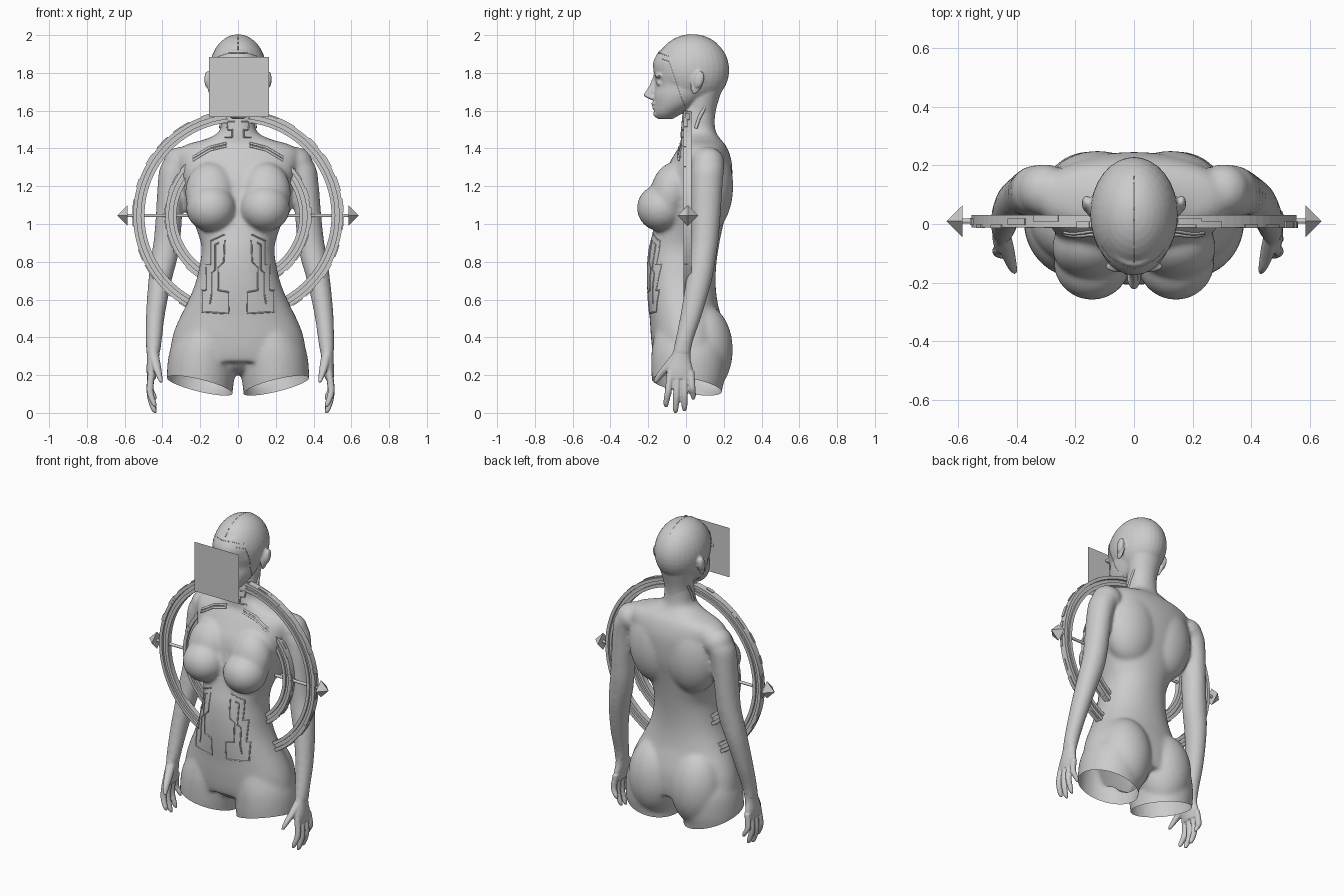
import bpy, bmesh, math, random
from mathutils import Vector, Matrix
from mathutils.bvhtree import BVHTree

if "Cube" in bpy.data.objects:
    bpy.data.objects.remove(bpy.data.objects["Cube"])

random.seed(4)


def link(name, data):
    ob = bpy.data.objects.new(name, data)
    bpy.context.collection.objects.link(ob)
    return ob


def from_bm(name, bm, smooth=False):
    bmesh.ops.recalc_face_normals(bm, faces=bm.faces)
    me = bpy.data.meshes.new(name)
    bm.to_mesh(me)
    bm.free()
    if smooth:
        me.shade_smooth()
    return link(name, me)


def loft(bm, secs, sides=(1,), n=32, steps=5, e=1.0, shear=0):
    """Stack of horizontal ovals (z, cx, cy, rx, ry), spline-interpolated, optionally mirrored."""
    S = [Vector(s) for s in secs]
    P = [S[0]] + S + [S[-1]]
    full = []
    for i in range(1, len(P) - 2):
        a, b, c, d = P[i - 1:i + 3]
        for k in range(steps):
            t = k / steps
            full.append(0.5 * (2 * b + (c - a) * t + (2 * a - 5 * b + 4 * c - d) * t * t
                               + (3 * b - a - 3 * c + d) * t ** 3))
    full.append(S[-1])
    f = lambda v: math.copysign(abs(v) ** e, v)
    for s in sides:
        rings = []
        for z, cx, cy, rx, ry in full:
            dx = shear * (1.3 - z) if s > 0 else 0
            rings.append([bm.verts.new((dx + s * (cx + rx * f(math.cos(2 * math.pi * k / n))),
                                        cy + ry * f(math.sin(2 * math.pi * k / n)), z)) for k in range(n)])
        for A, B in zip(rings, rings[1:]):
            for k in range(n):
                bm.faces.new((A[k], A[(k + 1) % n], B[(k + 1) % n], B[k]))
        bm.faces.new(rings[0])
        bm.faces.new(rings[-1])


def ball(bm, c, r, sides=(1, -1), tilt=0):
    for s in sides:
        m = Matrix.Translation((s * c[0], c[1], c[2])) @ Matrix.Rotation(tilt, 4, 'X') @ Matrix.Diagonal((*r, 1))
        bmesh.ops.create_uvsphere(bm, u_segments=32, v_segments=20, radius=1, matrix=m)


def fuse(name, bm, voxel, iters):
    """Melt overlapping parts into one smooth skin."""
    ob = from_bm(name, bm)
    r = ob.modifiers.new("remesh", 'REMESH')
    r.mode, r.voxel_size = 'VOXEL', voxel
    s = ob.modifiers.new("smooth", 'SMOOTH')
    s.factor, s.iterations = 0.5, iters
    me = bpy.data.meshes.new_from_object(ob.evaluated_get(bpy.context.evaluated_depsgraph_get()))
    ob.modifiers.clear()
    ob.data = me
    me.shade_smooth()
    return ob


def span(z, w, yf, yb):
    return (z, 0, (yf + yb) / 2, w, (yb - yf) / 2)


# --- body: torso, hips, thighs, arms (one arm hangs slightly wider)
bm = bmesh.new()
loft(bm, [span(*s) for s in [
    (.27, .345, -.165, .2), (.33, .358, -.178, .21), (.42, .342, -.187, .208), (.50, .31, -.192, .19),
    (.58, .27, -.2, .168), (.68, .228, -.207, .157), (.78, .203, -.207, .16), (.87, .193, -.198, .172),
    (.95, .212, -.178, .187), (1.05, .25, -.157, .21), (1.15, .277, -.145, .235), (1.25, .3, -.125, .245),
    (1.32, .32, -.09, .243), (1.38, .325, -.055, .228), (1.42, .275, -.03, .208), (1.45, .17, -.028, .182),
    (1.49, .1, -.028, .158), (1.56, .088, -.022, .152), (1.66, .085, -.01, .16)]], n=48, e=.92)
loft(bm, [(-.02, .197, .008, .165, .168), (.1, .199, .008, .17, .18), (.2, .197, .012, .18, .195),
          (.33, .185, .015, .176, .197), (.45, .16, .01, .14, .17)], (1, -1))
ball(bm, (0, -.005, .305), (.1, .14, .105), (1,))
ball(bm, (.15, .09, .335), (.165, .158, .24))
ball(bm, (.143, -.13, 1.085), (.132, .13, .125))
ball(bm, (.145, -.08, 1.165), (.135, .11, .165), tilt=-.2)
ball(bm, (.125, .11, 1.2), (.18, .14, .25))
ball(bm, (.305, .115, 1.322), (.09, .09, .086))
loft(bm, [(1.37, .30, .12, .065, .07), (1.3, .33, .115, .083, .086), (1.2, .352, .11, .074, .084),
          (1.05, .365, .105, .07, .079), (.92, .375, .1, .071, .073), (.82, .39, .088, .071, .071),
          (.7, .413, .068, .062, .069), (.52, .437, .028, .051, .058), (.38, .446, -.01, .043, .048),
          (.3, .45, -.025, .035, .05)], (1, -1), shear=.023)
body = fuse("body", bm, .01, 16)

# slanted open cuts through both thighs
bm = bmesh.new()
bm.from_mesh(body.data)
for s in (1, -1):
    fs = [f for f in bm.faces if f.calc_center_median().x * s > 0 and f.calc_center_median().z < .27]
    geom = list({v for f in fs for v in f.verts}) + list({e for f in fs for e in f.edges}) + fs
    bmesh.ops.bisect_plane(bm, geom=geom, plane_co=(s * .2, 0, .145),
                           plane_no=(s * .24, -.18, -1), clear_outer=True)
bm.to_mesh(body.data)
bm.free()
body.data.shade_smooth()

# --- hands
bm = bmesh.new()
loft(bm, [(.36, .447, -.015, .036, .043), (.29, .45, -.028, .032, .052), (.23, .456, -.032, .028, .068),
          (.18, .458, -.03, .023, .068)], (1, -1), shear=.023)
for y0, y1, z1 in [(-.083, -.105, .033), (-.045, -.055, .002), (-.008, -.008, .013), (.026, .038, .073)]:
    m = (.2 + z1) / 2
    loft(bm, [(.22, .457, y0, .019, .019), (m, .466, (y0 + y1) / 2, .018, .018),
              (z1 + .02, .447, y1, .015, .015), (z1 - .003, .438, y1, .007, .007)], (1, -1), n=16, shear=.023)
loft(bm, [(.31, .445, -.045, .026, .03), (.25, .432, -.09, .024, .032), (.2, .418, -.135, .017, .024),
          (.16, .406, -.162, .009, .012)], (1, -1), n=16, shear=.023)
fuse("hands", bm, .0055, 3)

# --- head with face and ears
bm = bmesh.new()
ball(bm, (0, .033, 1.815), (.15, .196, .189), (1,))
loft(bm, [span(*s) for s in [
    (1.556, .03, -.15, -.07), (1.585, .064, -.168, -.02), (1.63, .098, -.169, .06), (1.68, .118, -.171, .13),
    (1.735, .128, -.162, .19), (1.79, .137, -.17, .2), (1.86, .137, -.173, .2), (1.92, .11, -.14, .18)]])
loft(bm, [span(1.5, .084, -.02, .148), span(1.6, .087, -.01, .158), span(1.7, .102, .0, .187)])
loft(bm, [(1.655, 0, -.165, .02, .012), (1.67, 0, -.185, .026, .026), (1.685, 0, -.196, .018, .028),
          (1.73, 0, -.172, .014, .024), (1.79, 0, -.155, .012, .016)], n=16)
ball(bm, (0, -.166, 1.638), (.036, .018, .009), (1,))
ball(bm, (0, -.163, 1.617), (.032, .018, .010), (1,))
ball(bm, (0, -.15, 1.582), (.032, .024, .02), (1,))
ball(bm, (.05, -.135, 1.745), (.026, .022, .014))
ball(bm, (.05, -.145, 1.785), (.05, .02, .012))
ball(bm, (.15, .058, 1.75), (.012, .032, .064), tilt=-.25)
ball(bm, (.164, .07, 1.765), (.014, .026, .045), tilt=-.25)
head = fuse("head", bm, .0065, 4)


# --- inlaid lines projected on the skin
def bvh(ob):
    return BVHTree.FromObject(ob, bpy.context.evaluated_depsgraph_get())


bpy.context.view_layer.update()
SKIN, FACE = bvh(body), bvh(head)


def inlay(name, tree, pts, r, axis='front', sides=(1, -1)):
    cu = bpy.data.curves.new(name, 'CURVE')
    cu.dimensions, cu.bevel_depth, cu.bevel_resolution, cu.use_fill_caps = '3D', r, 0, True
    for s in sides:
        out = []
        for (a, b), (c, d) in zip(pts, pts[1:]):
            for k in range(9):
                u, v = a + (c - a) * k / 9, b + (d - b) * k / 9
                o, dr = {'front': ((s * u, -1, v), (0, 1, 0)), 'side': ((s, u, v), (-s, 0, 0)),
                         'top': ((0, u, 3), (0, 0, -1))}[axis]
                hit = tree.ray_cast(Vector(o), Vector(dr))[0]
                if hit:
                    out.append(hit)
        if len(out) > 1:
            sp = cu.splines.new('POLY')
            sp.points.add(len(out) - 1)
            for p, q in zip(sp.points, out):
                p.co = (*q, 1)
    return link(name, cu)


inlay("abdomen_panel", SKIN, [(.07, .945), (.145, .91), (.145, .785), (.17, .785), (.17, .65), (.19, .65),
      (.19, .535), (.05, .525), (.05, .64), (.105, .65), (.105, .77), (.075, .8), (.07, .93)], .004)
inlay("abdomen_inner_line", SKIN, [(.1, .9), (.12, .89), (.12, .76), (.14, .74), (.14, .63), (.15, .57)], .004)
for i, dz in enumerate((0, -.016)):
    inlay("collar_strip_%d" % i, SKIN, [(.06, 1.428 + dz), (.15, 1.405 + dz), (.25, 1.345 + dz)], .007)
inlay("neck_panel", SKIN, [(.015, 1.54), (.06, 1.54), (.055, 1.5), (.03, 1.5), (.03, 1.46), (.08, 1.46)], .004)
inlay("neck_side_strip", SKIN, [(.1, 1.62), (.07, 1.56), (.05, 1.5)], .01, 'side')
inlay("face_seam", FACE, [(-.13, 1.875), (-.09, 1.86), (-.06, 1.77), (-.03, 1.68), (.0, 1.61)], .002, 'side')
inlay("brow_seam", FACE, [(-.11, 1.885), (-.05, 1.905), (.05, 1.905), (.11, 1.885)], .002, sides=(1,))
inlay("crown_seam", FACE, [(-.13, 0), (.2, 0)], .002, 'top', (1,))


# --- halo rings around the chest
def arc(bm, r0, r1, y0, y1, a0=0, a1=2 * math.pi, n=96):
    closed = a1 - a0 > 6.28
    rows = []
    for k in range(n if closed else n + 1):
        a = a0 + (a1 - a0) * k / n
        rows.append([bm.verts.new((r * math.cos(a), y, 1.045 + r * math.sin(a)))
                     for r, y in ((r0, y0), (r1, y0), (r1, y1), (r0, y1))])
    for k in range(n):
        A, B = rows[k], rows[(k + 1) % len(rows)]
        for j in range(4):
            bm.faces.new((A[j], A[(j + 1) % 4], B[(j + 1) % 4], B[j]))
    if not closed:
        bm.faces.new(rows[0])
        bm.faces.new(rows[-1])


for name, bands in {
        "outer_ring": [(.535, .555, -.012, .03), (.495, .515, -.008, .026), (.51, .54, .002, .016)],
        "inner_ring": [(.365, .385, -.012, .03), (.325, .345, -.008, .026), (.34, .37, .002, .016)]}.items():
    bm = bmesh.new()
    for b in bands:
        arc(bm, *b)
    from_bm(name, bm)

# raised segments along both rings
bm = bmesh.new()
for base in (.555, .385):
    for k in range(28):
        a = 2 * math.pi * (k + random.random() * .5) / 28
        y = random.choice((-.013, -.004, .008))
        arc(bm, base - .012, base + .005, y, y + random.choice((.012, .022)), a, a + random.uniform(.08, .2), 6)
from_bm("ring_segments", bm)

# --- cross rods and pyramid tips
bm = bmesh.new()
for s in (1, -1):
    bmesh.ops.create_cone(bm, cap_ends=True, segments=12, radius1=.009, radius2=.009, depth=.33,
                          matrix=Matrix.Translation((s * .425, .01, 1.045)) @ Matrix.Rotation(math.pi / 2, 4, 'Y'))
from_bm("cross_rods", bm)
bm = bmesh.new()
for s in (1, -1):
    bmesh.ops.create_cone(bm, cap_ends=True, segments=4, radius1=.055, radius2=0, depth=.055,
                          matrix=Matrix.Translation((s * .6125, .01, 1.045)) @ Matrix.Rotation(s * math.pi / 2, 4, 'Y'))
from_bm("pyramid_tips", bm)

# --- flat screen in front of the face
bm = bmesh.new()
bm.faces.new([bm.verts.new((x, -.224, z)) for x, z in ((-.153, 1.567), (.163, 1.567), (.163, 1.885), (-.153, 1.885))])
from_bm("face_screen", bm)
